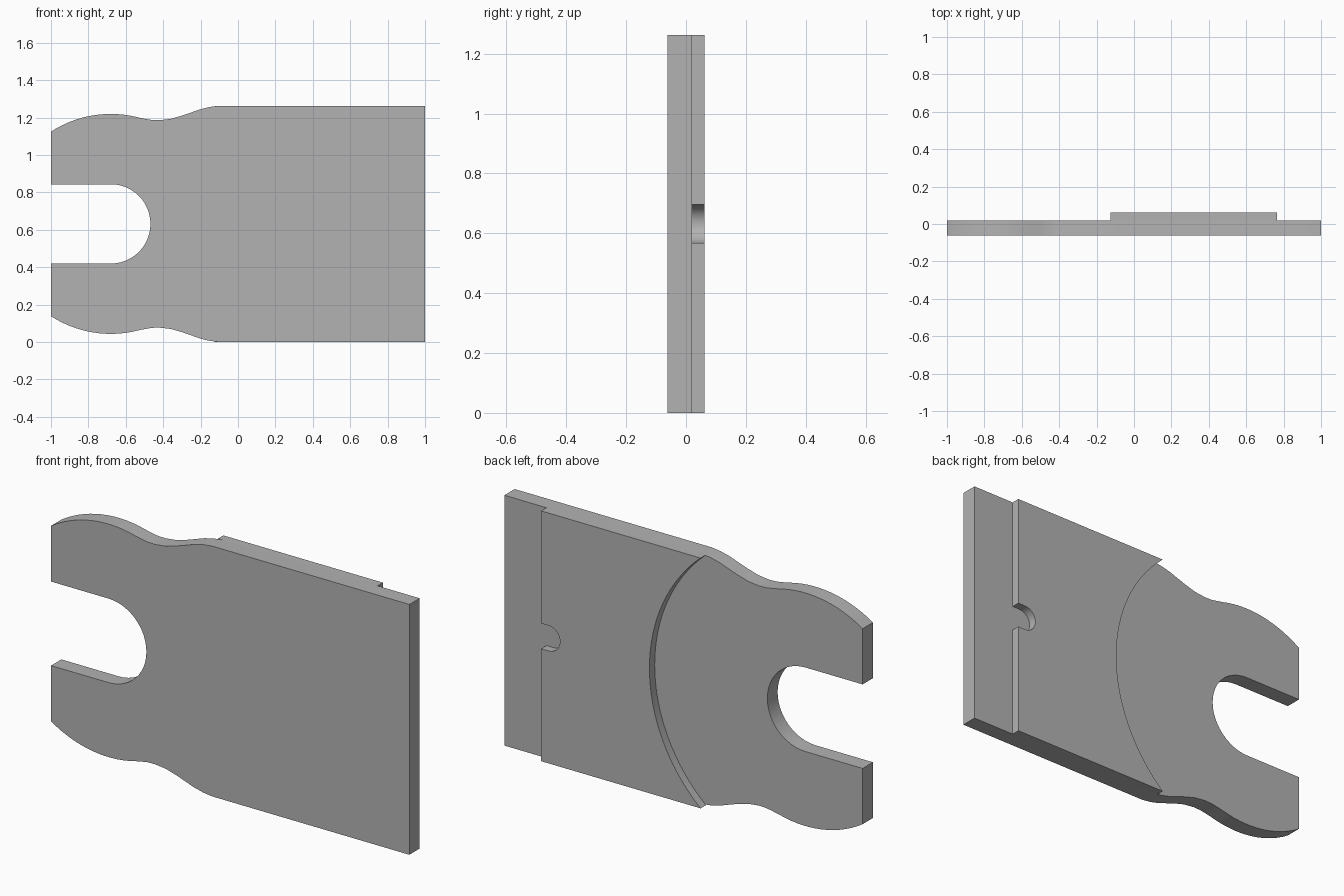
import bpy, bmesh
from math import sin, cos, pi, sqrt, atan2, radians

if "Cube" in bpy.data.objects:
    bpy.data.objects.remove(bpy.data.objects["Cube"])

HEIGHT = 1.263
MID = HEIGHT / 2
FRONT, STEP, BACK = -0.062, 0.02, 0.062
HUB_X = -0.68          # shared centre of the slot, head and step arcs
SLOT_R = 0.212

grey = bpy.data.materials.new("plain grey")
grey.use_nodes = True
grey.diffuse_color = (0.45, 0.45, 0.45, 1)
grey.node_tree.nodes["Principled BSDF"].inputs["Base Color"].default_value = (0.45, 0.45, 0.45, 1)


def arc(cx, radius, start, end, steps):
    """Arc about the mid-height line, as (x, z) points."""
    angles = [start + (end - start) * i / steps for i in range(steps + 1)]
    return [(cx + radius * cos(a), MID + radius * sin(a)) for a in angles]


def flip(points):
    """Mirror about mid-height, reversing the order."""
    return [(x, HEIGHT - z) for x, z in reversed(points)]


def extrude_profile(name, points, y0, y1):
    bm = bmesh.new()
    face = bm.faces.new([bm.verts.new((x, y0, z)) for x, z in points])
    new = bmesh.ops.extrude_face_region(bm, geom=[face])["geom"]
    verts = [v for v in new if isinstance(v, bmesh.types.BMVert)]
    bmesh.ops.translate(bm, verts=verts, vec=(0, y1 - y0, 0))
    bmesh.ops.recalc_face_normals(bm, faces=bm.faces)
    mesh = bpy.data.meshes.new(name)
    bm.to_mesh(mesh)
    bm.free()
    mesh.materials.append(grey)
    obj = bpy.data.objects.new(name, mesh)
    bpy.context.collection.objects.link(obj)
    bpy.ops.object.select_all(action="DESELECT")
    obj.select_set(True)
    bpy.context.view_layer.objects.active = obj
    bpy.ops.object.shade_smooth_by_angle(angle=radians(30))
    return obj


# Forked base plate: rounded head, waist, square body and open slot
head_r = 0.588
head = arc(HUB_X, head_r, pi - atan2(sqrt(head_r**2 - 0.32**2), 0.32), radians(75), 14)
waist = [(-0.49, 1.192), (-0.46, 1.187), (-0.42, 1.186), (-0.36, 1.193), (-0.3, 1.21),
         (-0.2, 1.245), (-0.15, 1.257), (-0.1, HEIGHT)]
upper = head + waist + [(1, HEIGHT)]
slot = [(-1, MID - SLOT_R)] + arc(HUB_X, SLOT_R, -pi / 2, pi / 2, 24) + [(-1, MID + SLOT_R)]
extrude_profile("forked_plate", upper + flip(upper) + slot, FRONT, STEP)

# Raised back pad: curved edge on the fork side, small round notch on the other
PAD_LEFT, NOTCH_X, NOTCH_R = 0.765, 0.724, 0.064
pad_r = sqrt(0.555**2 + MID**2)
half = atan2(MID, 0.555)
curved_edge = arc(HUB_X, pad_r, -half, half, 32)
notch = ([(PAD_LEFT, MID + NOTCH_R)]
         + arc(NOTCH_X, NOTCH_R, pi / 2, 3 * pi / 2, 16)
         + [(PAD_LEFT, MID - NOTCH_R)])
extrude_profile("raised_pad", curved_edge + [(PAD_LEFT, HEIGHT)] + notch + [(PAD_LEFT, 0)],
                STEP, BACK)
